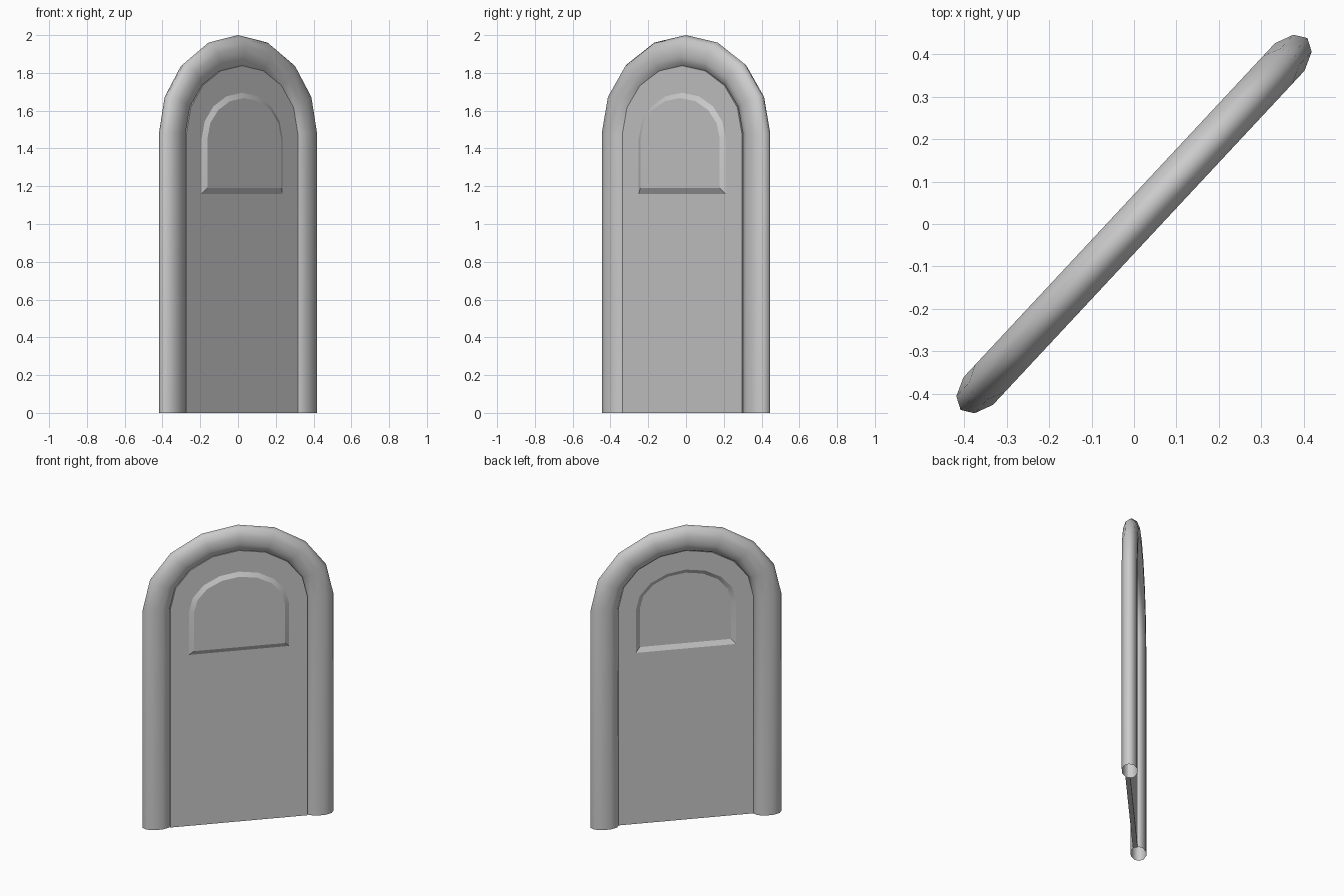
import bpy, bmesh
from math import sin, cos, pi, radians

if "Cube" in bpy.data.objects:
    bpy.data.objects.remove(bpy.data.objects["Cube"])

YAW = radians(47)
SPRING = 1.48  # height where the arch begins


def arch(a, b, base, bottom):
    """Outline of a half-ellipse on straight legs, as (x, z) points."""
    arc = [(a * cos(pi * i / 8), base + b * sin(pi * i / 8)) for i in range(9)]
    return [(a, bottom)] + arc + [(-a, bottom)]


def loft(name, rings, caps, smooth):
    """Skin a list of closed rings, optionally capping both ends."""
    bm = bmesh.new()
    loops = [[bm.verts.new(p) for p in r] for r in rings]
    n = len(loops[0])
    for r, s in zip(loops, loops[1:]):
        for i in range(n):
            j = (i + 1) % n
            bm.faces.new((r[i], r[j], s[j], s[i]))
    if caps:
        bm.faces.new(loops[0])
        bm.faces.new(loops[-1])
    bmesh.ops.recalc_face_normals(bm, faces=bm.faces)
    mesh = bpy.data.meshes.new(name)
    bm.to_mesh(mesh)
    bm.free()
    obj = bpy.data.objects.new(name, mesh)
    bpy.context.collection.objects.link(obj)
    obj.rotation_euler.z = YAW
    bpy.ops.object.select_all(action='DESELECT')
    obj.select_set(True)
    bpy.context.view_layer.objects.active = obj
    bpy.ops.object.shade_smooth_by_angle(angle=radians(smooth))
    return obj


# Rounded frame: ten-sided oval swept up the jambs and over the arch, open at the floor
SIDES = 10
section = [(0.088 * cos(2 * pi * k / SIDES), 0.05 * sin(2 * pi * k / SIDES))
           for k in range(SIDES)]
outlines = [arch(0.511 + r, 0.432 + r, SPRING, 0) for r, d in section]
loft("door_frame", [[(outlines[k][i][0], section[k][1], outlines[k][i][1])
                     for k in range(SIDES)] for i in range(11)], False, 80)

# Thin door slab set towards the front, with an arched plate pressed through it
slab = arch(0.432, 0.358, SPRING, 0)
plate_outer = arch(0.315, 0.245, 1.45, 1.16)
plate_inner = arch(0.287, 0.217, 1.45, 1.19)
layers = [(plate_inner, -0.016), (plate_outer, 0.0), (slab, 0.0),
          (slab, -0.03), (plate_outer, -0.03), (plate_inner, -0.046)]
loft("door_panel", [[(x, y, z) for x, z in pts] for pts, y in layers], True, 17)
